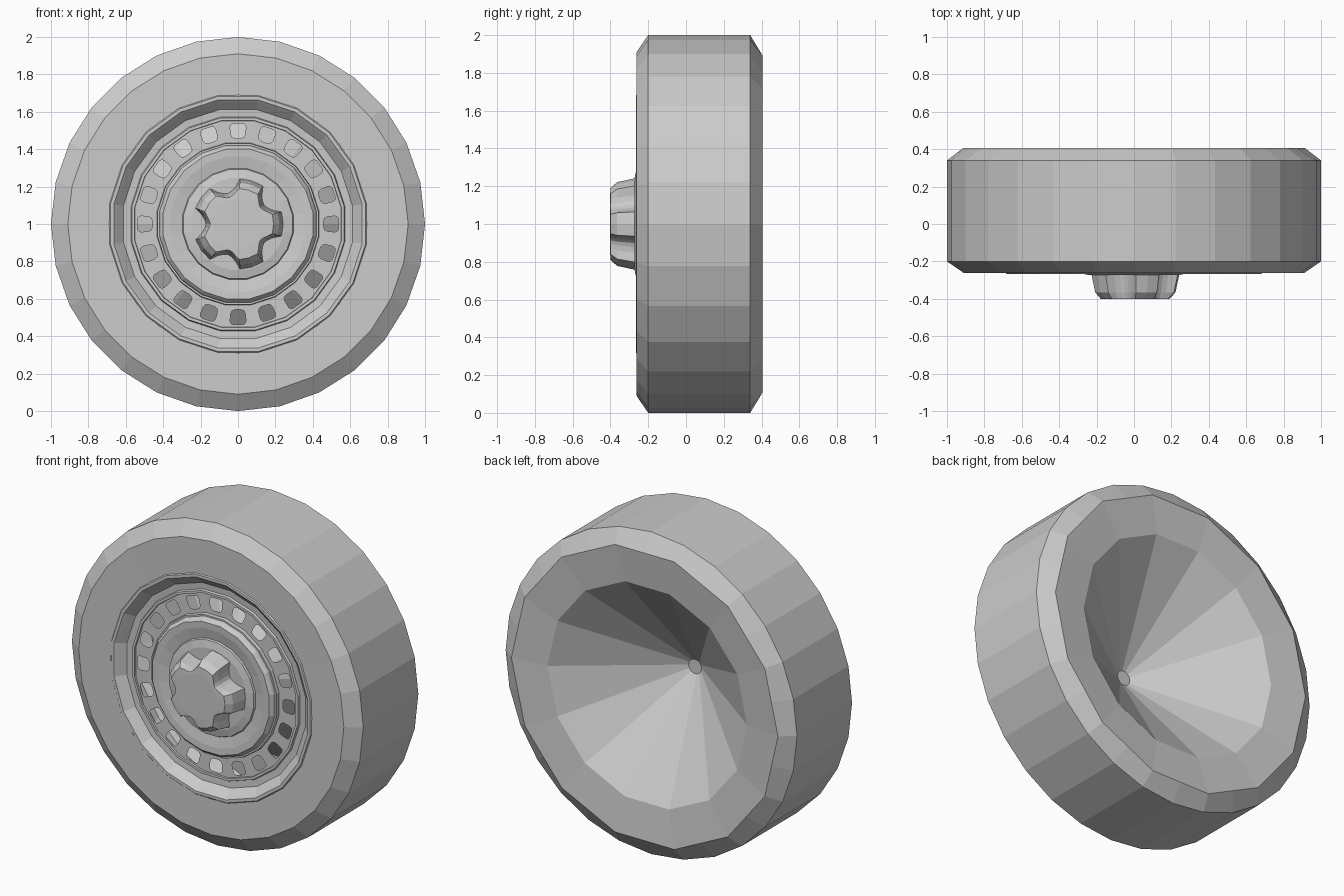
import bpy, bmesh
from math import cos, sin, pi, radians

cube = bpy.data.objects.get("Cube")
if cube:
    bpy.data.objects.remove(cube)

grey = bpy.data.materials.new("plain grey")
grey.use_nodes = True
grey.diffuse_color = (0.6, 0.6, 0.6, 1)
grey.node_tree.nodes["Principled BSDF"].inputs["Base Color"].default_value = (0.6, 0.6, 0.6, 1)


def loft(rings, close_first=False, close_last=False):
    """Skin rings of (radius, y, angle) points around the axle, front centre outwards."""
    bm = bmesh.new()
    loops = [[bm.verts.new((r * cos(a), y, 1 + r * sin(a))) for r, y, a in ring] for ring in rings]
    for inner, outer in zip(loops, loops[1:]):
        n = len(inner)
        for j in range(n):
            k = (j + 1) % n
            bm.faces.new((inner[j], outer[j], outer[k], inner[k]))
    if close_first:
        bm.faces.new(loops[0])
    if close_last:
        bm.faces.new(loops[-1][::-1])
    return bm


def ring(r, y, sides, phase=0.0):
    return [(r, y, phase + 2 * pi * j / sides) for j in range(sides)]


def half_ring(r, y, sides):
    """Ring that reads as half as many sides: every other point lies mid-edge."""
    return [(r * (cos(2 * pi / sides) if j % 2 else 1), y, 2 * pi * j / sides) for j in range(sides)]


def finish(bm, name):
    mesh = bpy.data.meshes.new(name)
    bm.to_mesh(mesh)
    bm.free()
    mesh.materials.append(grey)
    obj = bpy.data.objects.new(name, mesh)
    bpy.context.collection.objects.link(obj)
    return obj


# Tyre with the hollow cone behind it
SIDES = 28
tyre = [ring(r, y, SIDES) for r, y in ((0.69, -0.26), (0.91, -0.262), (1.0, -0.2), (1.0, 0.34))]
tyre += [half_ring(r, y, SIDES) for r, y in ((0.915, 0.405), (0.685, 0.38), (0.045, -0.09))]
finish(loft(tyre, close_last=True), "tyre")

# Stepped outer rim
RIM = 20
rim = ((0.555, -0.2), (0.56, -0.225), (0.575, -0.225), (0.58, -0.212), (0.62, -0.215),
       (0.655, -0.25), (0.672, -0.266), (0.69, -0.266), (0.7, -0.255))
finish(loft([ring(r, y, RIM, pi / RIM) for r, y in rim]), "outer_rim")

# Ring pierced by rounded square holes
angles = [radians(18 * k + side) for k in range(RIM) for side in (-4.7, 4.7)]
bm = loft([[(r, y, a) for a in angles]
           for r, y in ((0.42, -0.215), (0.46, -0.215), (0.54, -0.215), (0.57, -0.215))])
bm.faces.ensure_lookup_table()
middle = bm.faces[len(angles):2 * len(angles)]
windows = middle[::2]
centres = [f.calc_center_median() for f in windows]
corners = list({v for f in windows for v in f.verts})
bmesh.ops.bevel(bm, geom=corners, offset=0.02, segments=2, profile=0.5, affect='VERTICES')
holes = [f for f in bm.faces
         if any((f.calc_center_median() - c).length < 0.01 for c in centres)]
bmesh.ops.delete(bm, geom=holes, context='FACES')
finish(bm, "vented_ring")

# Raised hub plate
hub = ((0.25, -0.272), (0.295, -0.262), (0.3, -0.252), (0.365, -0.264), (0.405, -0.266),
       (0.42, -0.25), (0.425, -0.235), (0.435, -0.235), (0.44, -0.205))
finish(loft([ring(r, y, RIM, pi / RIM) for r, y in hub], close_first=True), "hub_plate")

# Five-lobed hub cap with rounded notches
LOBES = 5
NOTCH = ((-15.5, 1.0), (0, 1.0), (15.5, 1.0), (22, 0.82), (29, 0.74), (36, 0.71), (43, 0.74), (50, 0.82))


def lobed(r, y, floor):
    return [(min(r, max(r * s, floor * s / 0.71)), y, radians(360 / LOBES * k + d))
            for k in range(LOBES) for d, s in NOTCH]


cap = [ring(0.14, -0.402, LOBES * len(NOTCH), radians(-15.5)),
       lobed(0.19, -0.4, 0.148), lobed(0.222, -0.365, 0.158),
       lobed(0.24, -0.28, 0.17), lobed(0.245, -0.26, 0.172)]
# Align the face ring with the lobe points
cap[0] = [(r, y, p[2]) for (r, y, _), p in zip(cap[0], cap[1])]
finish(loft(cap, close_first=True), "hub_cap")
